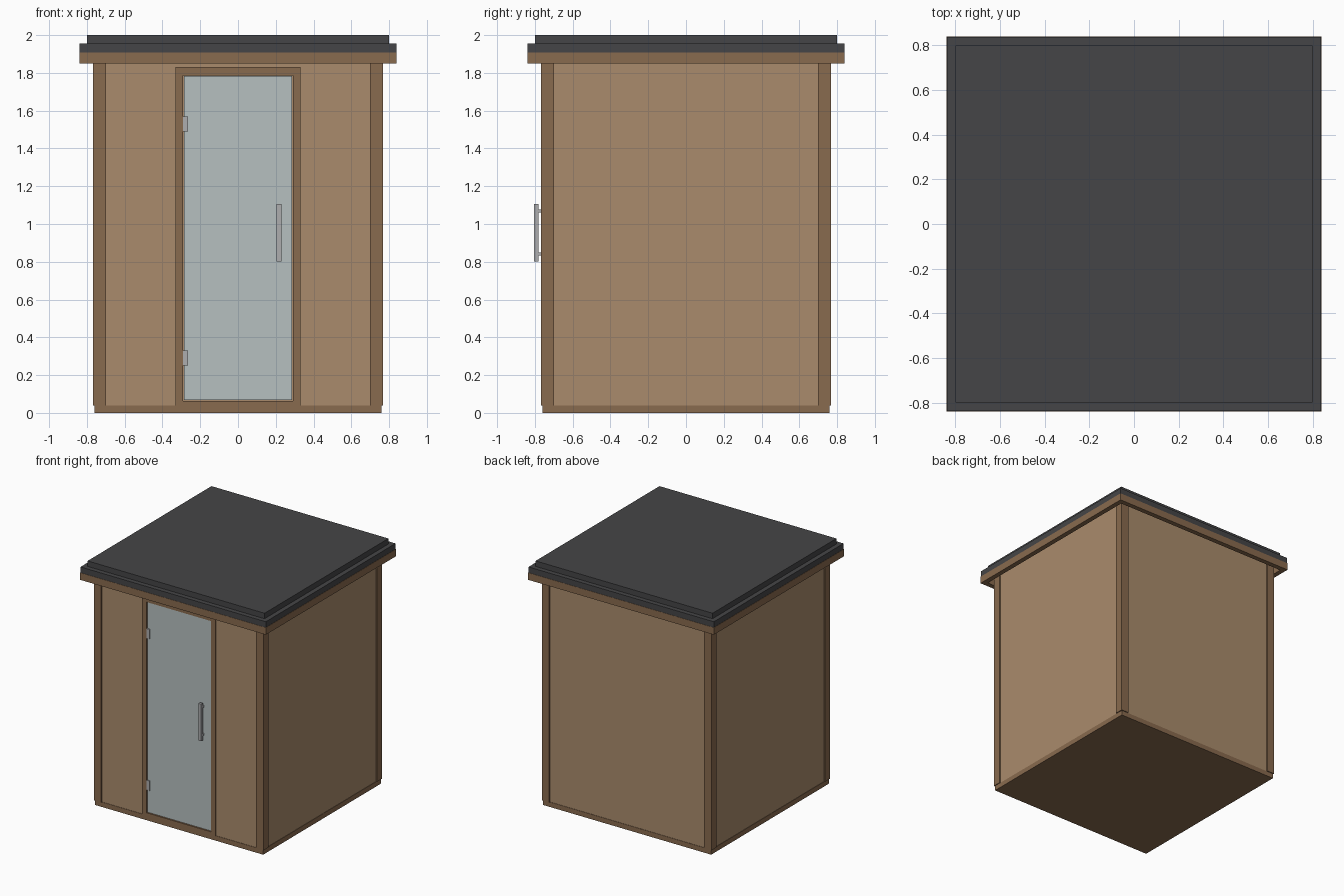
import bpy

if "Cube" in bpy.data.objects:
    bpy.data.objects.remove(bpy.data.objects["Cube"])


def material(name, rgb):
    m = bpy.data.materials.new(name)
    m.diffuse_color = (*rgb, 1)
    m.use_nodes = True
    m.node_tree.nodes["Principled BSDF"].inputs["Base Color"].default_value = m.diffuse_color
    return m


PANEL = material("panel_wood", (0.40, 0.26, 0.15))
TRIM = material("trim_wood", (0.25, 0.145, 0.077))
ROOF = material("roof_felt", (0.06, 0.06, 0.063))
GLASS = material("door_glass", (0.47, 0.53, 0.53))
METAL = material("brushed_metal", (0.42, 0.42, 0.43))


def box(name, x, y, z, mat):
    """Box from (min, max) ranges on each axis."""
    bpy.ops.mesh.primitive_cube_add(size=1, location=[(a + b) / 2 for a, b in (x, y, z)])
    o = bpy.context.object
    o.name = name
    o.scale = [b - a for a, b in (x, y, z)]
    bpy.ops.object.transform_apply(location=False, rotation=False, scale=True)
    o.data.materials.append(mat)
    return o


def ring(name, outer, inner, z, mat):
    """Square ring of four boards around the origin."""
    for s, side in ((-1, "a"), (1, "b")):
        r = tuple(sorted((s * inner, s * outer)))
        box(f"{name}_x_{side}", r, (-inner, inner), z, mat)
        box(f"{name}_y_{side}", (-outer, outer), r, z, mat)


# Floor slab
box("floor_base", (-0.76, 0.76), (-0.76, 0.76), (0, 0.04), TRIM)

# Corner posts
for sx in (-1, 1):
    for sy in (-1, 1):
        box("corner_post", sorted((sx * 0.70, sx * 0.767)), sorted((sy * 0.70, sy * 0.767)),
            (0.04, 1.905), TRIM)

# Side, back and front wall panels
W = (0.04, 1.905)
for s in (-1, 1):
    box("side_wall", sorted((s * 0.705, s * 0.757)), (-0.705, 0.705), W, PANEL)
    box("front_wall", sorted((s * 0.325, s * 0.705)), (-0.757, -0.705), W, PANEL)
box("back_wall", (-0.705, 0.705), (0.705, 0.757), W, PANEL)
box("front_wall_header", (-0.325, 0.325), (-0.757, -0.705), (1.825, 1.905), PANEL)

# Door frame
F = (-0.766, -0.70)
for s in (-1, 1):
    box("door_jamb", sorted((s * 0.29, s * 0.332)), F, (0.04, 1.83), TRIM)
box("door_head", (-0.29, 0.29), F, (1.787, 1.83), TRIM)
box("door_sill", (-0.29, 0.29), F, (0.04, 0.064), TRIM)

# Glass door with hinges
box("glass_door", (-0.287, 0.287), (-0.758, -0.746), (0.067, 1.784), GLASS)
for z in (0.29, 1.53):
    box("hinge", (-0.29, -0.264), (-0.766, -0.74), (z - 0.04, z + 0.04), METAL)

# Door handle on two standoffs
box("handle_bar", (0.205, 0.229), (-0.805, -0.782), (0.802, 1.106), METAL)
for z in (0.84, 1.07):
    box("handle_standoff", (0.210, 0.224), (-0.783, -0.757), (z - 0.008, z + 0.008), METAL)

# Fascia ring and two-step roof
ring("fascia", 0.84, 0.80, (1.85, 1.908), TRIM)
box("roof_lower", (-0.838, 0.838), (-0.838, 0.838), (1.905, 1.955), ROOF)
box("roof_upper", (-0.80, 0.80), (-0.80, 0.80), (1.955, 2.0), ROOF)
